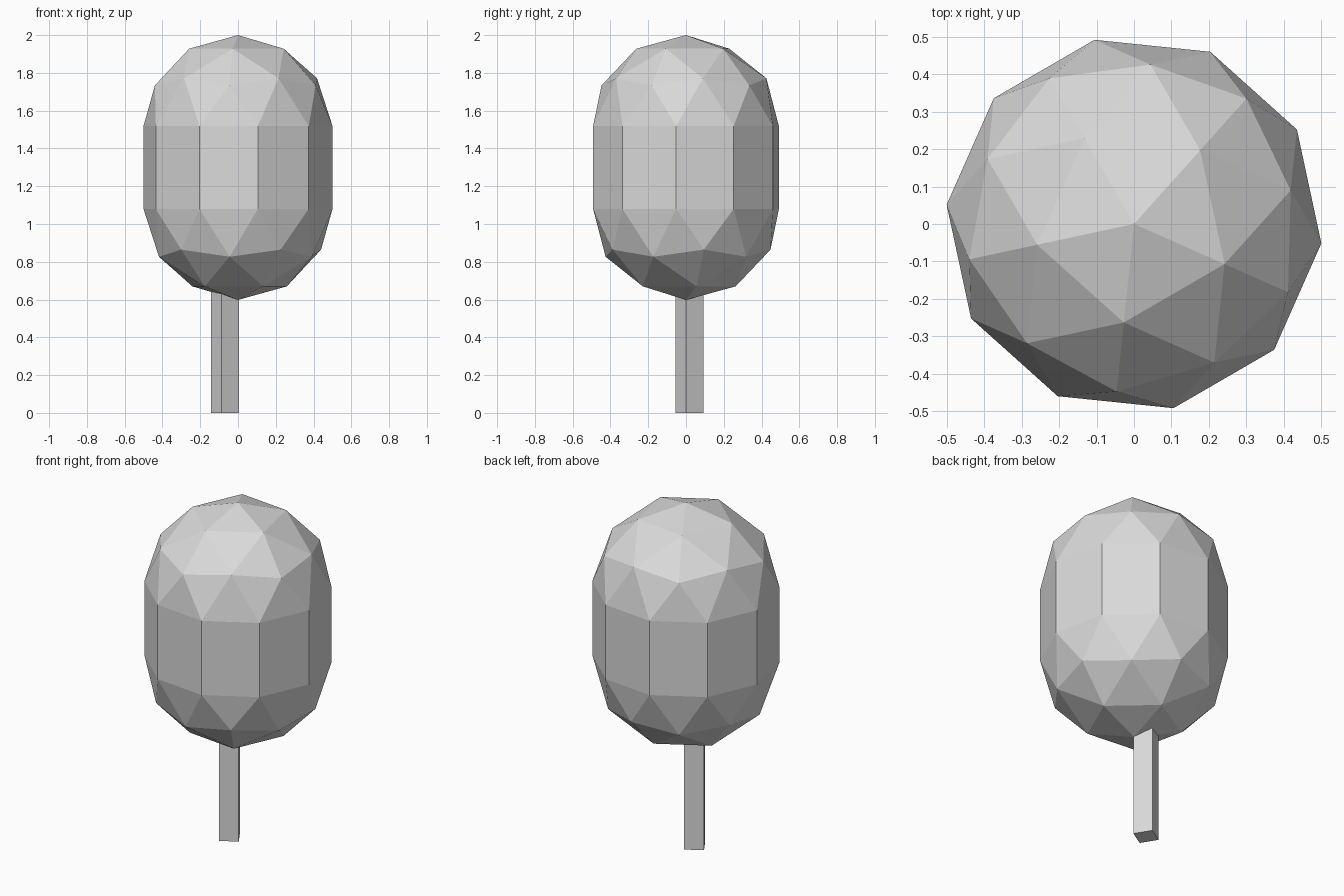
import bpy, bmesh
from math import radians
from mathutils import Matrix

cube = bpy.data.objects.get("Cube")
if cube:
    bpy.data.objects.remove(cube)

RADIUS = 0.503        # crown radius
DOME = 0.482          # height of each rounded end
LOW, HIGH = 1.08, 1.518   # bottom and top of the straight middle band


def make_material(name, colour):
    mat = bpy.data.materials.new(name)
    mat.use_nodes = True
    mat.diffuse_color = colour
    mat.node_tree.nodes["Principled BSDF"].inputs["Base Color"].default_value = colour
    return mat


def make_object(name, bm, mat):
    bmesh.ops.recalc_face_normals(bm, faces=bm.faces)
    mesh = bpy.data.meshes.new(name)
    bm.to_mesh(mesh)
    bm.free()
    mesh.materials.append(mat)
    obj = bpy.data.objects.new(name, mesh)
    bpy.context.collection.objects.link(obj)
    return obj


grey = make_material("light grey", (0.7, 0.7, 0.7, 1))

# Crown: faceted ball split at its equator, pulled apart and bridged
bm = bmesh.new()
bmesh.ops.create_icosphere(bm, subdivisions=2, radius=1)
equator = [e for e in bm.edges if all(abs(v.co.z) < 0.01 for v in e.verts)]
bmesh.ops.split_edges(bm, edges=equator)
upper = {v for f in bm.faces if f.calc_center_median().z > 0 for v in f.verts}
for v in bm.verts:
    base = HIGH if v in upper else LOW
    v.co = (v.co.x * RADIUS, v.co.y * RADIUS, v.co.z * DOME + base)
bmesh.ops.bridge_loops(bm, edges=[e for e in bm.edges if e.is_boundary])
bmesh.ops.rotate(bm, verts=bm.verts, matrix=Matrix.Rotation(radians(48.1), 3, "Z"))
make_object("crown", bm, grey)

# Trunk: turned square post, set slightly off centre
bm = bmesh.new()
bmesh.ops.create_cube(bm, size=1)
bmesh.ops.scale(bm, verts=bm.verts, vec=(0.107, 0.107, 0.7))
bmesh.ops.rotate(bm, verts=bm.verts, matrix=Matrix.Rotation(radians(31.4), 3, "Z"))
bmesh.ops.translate(bm, verts=bm.verts, vec=(-0.069, 0.018, 0.35))
make_object("trunk", bm, grey)
